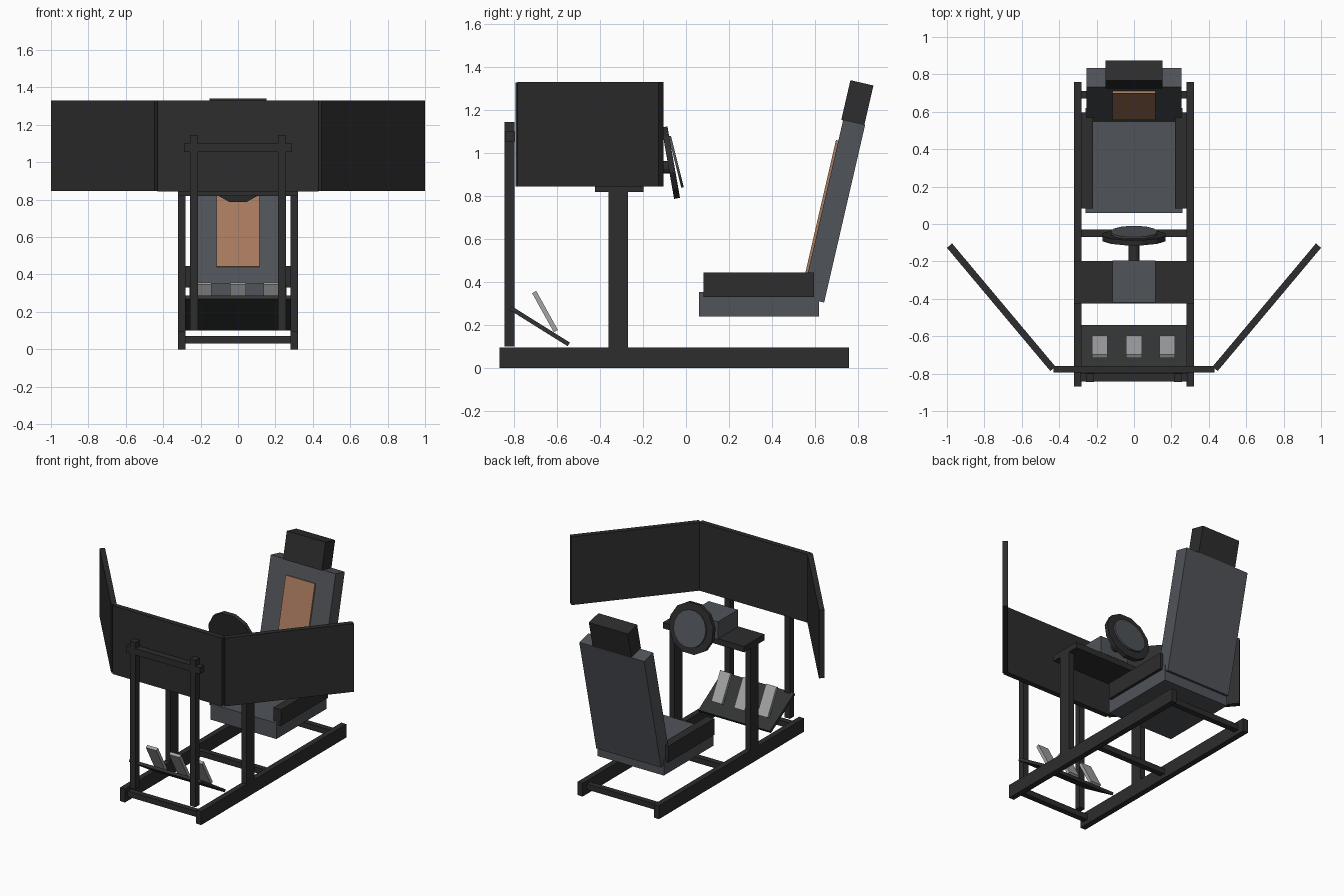
import bpy
from math import radians, pi
from mathutils import Matrix, Vector

cube = bpy.data.objects.get("Cube")
if cube:
    bpy.data.objects.remove(cube, do_unlink=True)


def material(name, rgb):
    m = bpy.data.materials.new(name)
    m.use_nodes = True
    color = (*rgb, 1)
    m.diffuse_color = color
    bsdf = next(n for n in m.node_tree.nodes if n.type == 'BSDF_PRINCIPLED')
    bsdf.inputs["Base Color"].default_value = color
    return m


CHARCOAL = material("charcoal", (0.026, 0.026, 0.026))
DARK_PLATE = material("dark_plate", (0.03, 0.034, 0.032))
SLATE = material("slate_grey", (0.08, 0.088, 0.1))
TAN = material("tan_leather", (0.4, 0.2, 0.115))
SILVER = material("silver_grey", (0.38, 0.38, 0.39))


def finish(name, mat):
    ob = bpy.context.object
    ob.name = ob.data.name = name
    ob.data.materials.append(mat)
    return ob


def box(name, center, size, mat, rot=(0, 0, 0)):
    """Box by centre and full size, rotation in degrees."""
    bpy.ops.mesh.primitive_cube_add(size=1, location=center, rotation=[radians(a) for a in rot])
    ob = finish(name, mat)
    ob.data.transform(Matrix.Diagonal((*size, 1)))
    return ob


def span(name, x, y, z, mat):
    """Box by its limits on each axis."""
    lims = (x, y, z)
    return box(name, [(a + b) / 2 for a, b in lims], [b - a for a, b in lims], mat)


def disc(name, center, radius, depth, mat, tilt, sides=12):
    """Cylinder facing the driver, with a flat edge at the bottom."""
    bpy.ops.mesh.primitive_cylinder_add(vertices=sides, radius=radius, depth=depth, location=center,
                                        rotation=(radians(tilt - 90), 0, 0))
    ob = finish(name, mat)
    ob.data.transform(Matrix.Rotation(pi / sides, 4, 'Z'))
    return ob


# Base frame: crossbars between two long rails
for label, y in (("front", -0.82), ("middle", -0.05), ("rear", 0.69)):
    span(label + "_crossbar", (-0.28, 0.28), (y - 0.02, y + 0.02), (0.03, 0.07), CHARCOAL)

# Paired parts on both sides
for side, s in (("left", 1), ("right", -1)):
    def pair(a, b):
        return tuple(sorted((s * a, s * b)))
    span(side + "_rail", pair(0.28, 0.32), (-0.87, 0.76), (0, 0.095), CHARCOAL)
    span(side + "_wheel_post", pair(0.28, 0.32), (-0.36, -0.27), (0.095, 0.82), CHARCOAL)
    span(side + "_screen_post", pair(0.215, 0.257), (-0.845, -0.8), (0.1, 1.145), CHARCOAL)
    span(side + "_seat_bolster", pair(0.22, 0.28), (0.082, 0.597), (0.33, 0.445), CHARCOAL)
    box(side + "_monitor", (s * 0.71, -0.445, 1.088), (0.86, 0.036, 0.485), CHARCOAL, (0, 0, s * 50))

# Centre monitor and its mounting bar
span("centre_monitor", (-0.43, 0.43), (-0.795, -0.758), (0.845, 1.33), CHARCOAL)
span("screen_mount_bar", (-0.29, 0.29), (-0.843, -0.797), (1.055, 1.1), CHARCOAL)

# Wheel deck, motor base, shaft, rim and hub
span("wheel_deck", (-0.32, 0.32), (-0.425, -0.197), (0.82, 0.862), CHARCOAL)
span("wheel_base", (-0.115, 0.115), (-0.42, -0.195), (0.862, 0.983), SLATE)
disc("wheel_shaft", (0, -0.138, 0.935), 0.03, 0.125, CHARCOAL, 0)
disc("steering_wheel", (0, -0.071, 0.956), 0.175, 0.028, CHARCOAL, 10)
disc("wheel_hub", (0, -0.046, 0.96), 0.126, 0.012, SLATE, 14, 16)

# Pedal plate and three pedals
box("pedal_plate", (0, -0.682, 0.194), (0.565, 0.32, 0.02), DARK_PLATE, (-32, 0, 0))
for label, x in (("left", 0.178), ("middle", 0), ("right", -0.182)):
    box(label + "_pedal", (x, -0.657, 0.262), (0.083, 0.022, 0.208), SILVER, (29, 0, 0))

# Seat cushion, then the reclined back built in its own leaning frame
span("seat_cushion", (-0.26, 0.26), (0.06, 0.62), (0.24, 0.353), SLATE)
LEAN = -13
back_origin = Vector((0, 0.688, 0.73))
back_turn = Matrix.Rotation(radians(LEAN), 3, 'X')
for name, offset, size, mat in (
        ("backrest", (0, 0, 0), (0.51, 0.105, 0.85), SLATE),
        ("back_insert", (0, -0.056, 0.008), (0.23, 0.016, 0.635), TAN),
        ("headrest", (0, -0.006, 0.517), (0.305, 0.11, 0.19), CHARCOAL)):
    box(name, back_origin + back_turn @ Vector(offset), size, mat, (LEAN, 0, 0))
